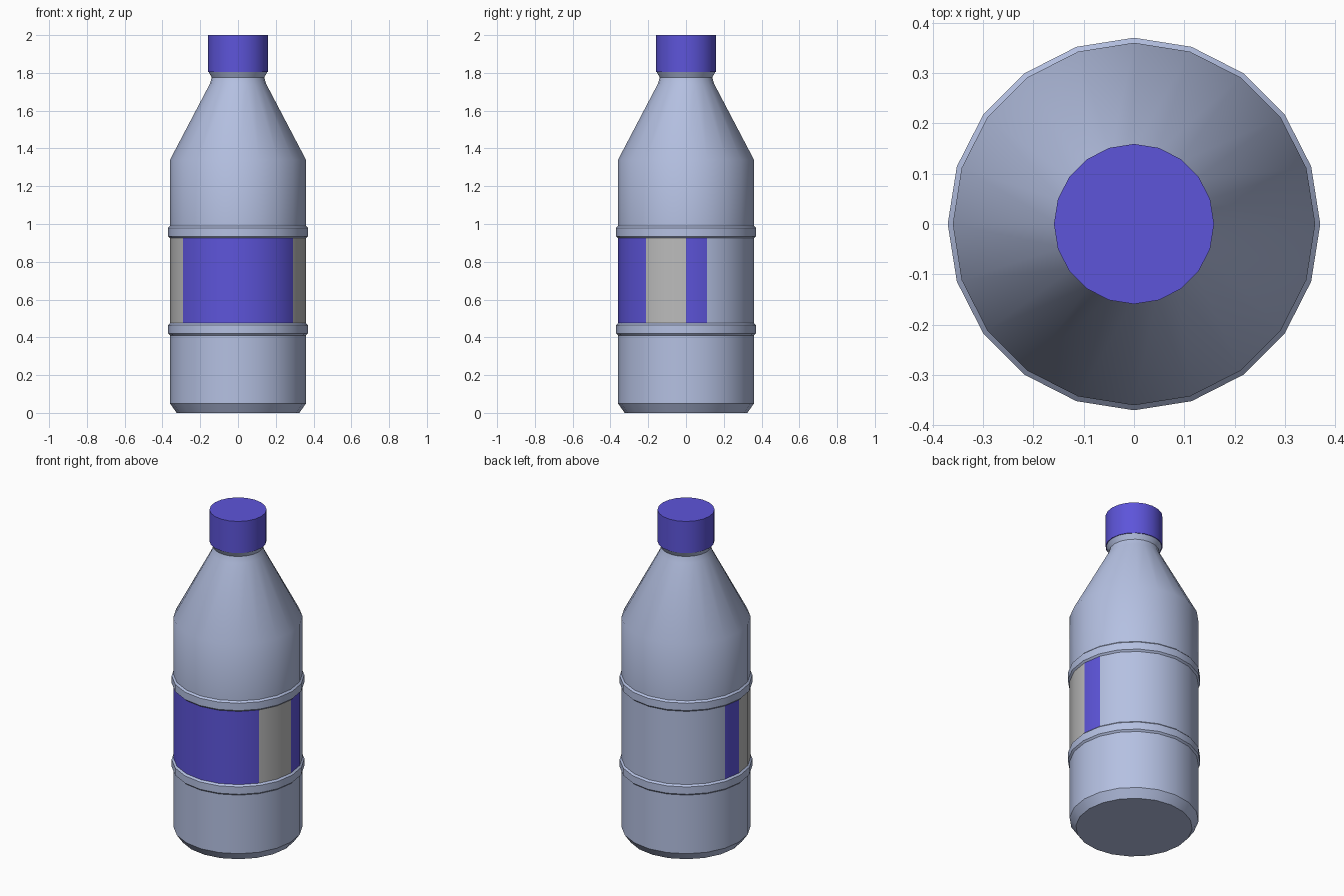
import bpy, bmesh
from math import cos, sin, radians

if "Cube" in bpy.data.objects:
    bpy.data.objects.remove(bpy.data.objects["Cube"])

SIDES = 20


def material(name, rgb):
    m = bpy.data.materials.new(name)
    m.diffuse_color = (*rgb, 1)
    m.use_nodes = True
    m.node_tree.nodes["Principled BSDF"].inputs["Base Color"].default_value = m.diffuse_color
    return m


def lathe(name, profile, mats, pick=lambda side, row: 0):
    """Revolve (radius, z) points into a closed low-poly solid."""
    bm = bmesh.new()
    step = 360 / SIDES
    rings = [[bm.verts.new((r * cos(radians(i * step)), r * sin(radians(i * step)), z))
              for i in range(SIDES)] for r, z in profile]
    for row, (a, b) in enumerate(zip(rings, rings[1:])):
        for i in range(SIDES):
            j = (i + 1) % SIDES
            f = bm.faces.new((a[i], a[j], b[j], b[i]))
            f.material_index = pick(i, row)
    bm.faces.new(rings[0][::-1])
    bm.faces.new(rings[-1])
    mesh = bpy.data.meshes.new(name)
    bm.to_mesh(mesh)
    bm.free()
    for m in mats:
        mesh.materials.append(m)
    obj = bpy.data.objects.new(name, mesh)
    bpy.context.collection.objects.link(obj)
    bpy.ops.object.select_all(action='DESELECT')
    bpy.context.view_layer.objects.active = obj
    obj.select_set(True)
    bpy.ops.object.shade_smooth_by_angle(angle=radians(30))
    return obj


plastic = material("bottle_plastic", (0.46, 0.53, 0.76))
blue = material("label_blue", (0.11, 0.09, 0.70))
pale = material("label_pale", (0.5, 0.5, 0.5))


# Raised ring profile between two heights
def ring(z0, z1):
    return [(0.36, z0), (0.37, z0 + 0.01), (0.37, z1 - 0.01), (0.36, z1)]


# Bottle: base chamfer, two rings, shoulder, pinched neck
body = ([(0.325, 0), (0.36, 0.05)] + ring(0.41, 0.475) + ring(0.925, 0.99)
        + [(0.36, 1.34), (0.15, 1.74), (0.139, 1.775), (0.155, 1.805)])
LABEL_ROW = 5


# Label: blue front, pale stripe at each side, blue tabs behind
def label(side, row):
    if row != LABEL_ROW:
        return 0
    if side in (8, 9 + 1, 11, 18, 19) and side != 8:
        return 2
    if 12 <= side <= 17 or side in (0, 9):
        return 1
    return 0


lathe("bottle", body, [plastic, blue, pale], label)

# Screw cap
lathe("cap", [(0.159, 1.805), (0.159, 2.0)], [blue])
